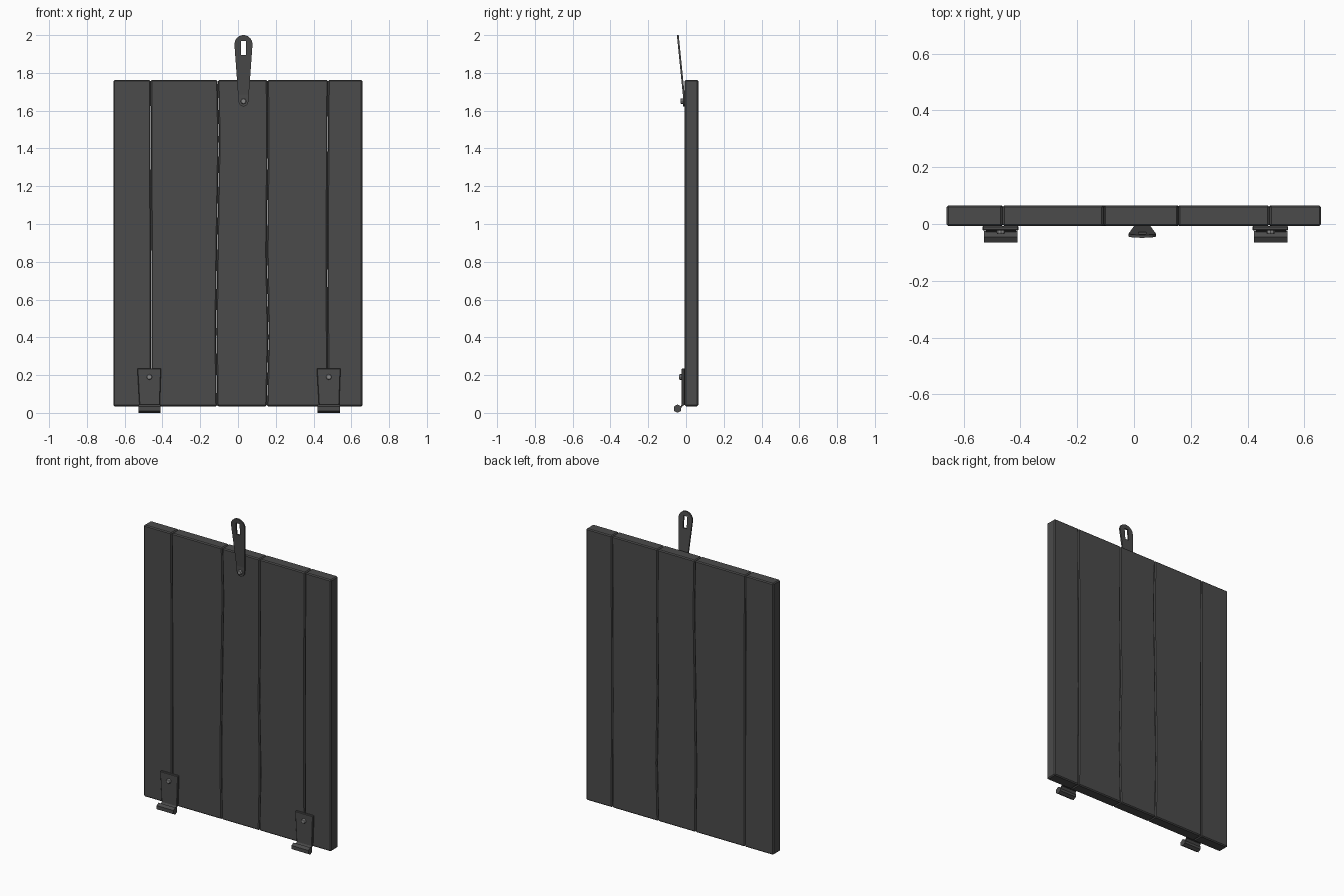
import bpy, bmesh
from math import sin, cos, pi, radians

if "Cube" in bpy.data.objects:
    bpy.data.objects.remove(bpy.data.objects["Cube"])


def material(name, v):
    m = bpy.data.materials.new(name)
    m.diffuse_color = (v, v, v, 1)
    m.use_nodes = True
    m.node_tree.nodes["Principled BSDF"].inputs["Base Color"].default_value = m.diffuse_color
    return m


DARK = material("dark_grey", 0.07)
STEEL = material("rivet_grey", 0.25)


def finish(name, bm, bevel=0.0, mat=DARK):
    bmesh.ops.recalc_face_normals(bm, faces=bm.faces)
    me = bpy.data.meshes.new(name)
    bm.to_mesh(me)
    bm.free()
    me.materials.append(mat)
    ob = bpy.data.objects.new(name, me)
    bpy.context.collection.objects.link(ob)
    if bevel:
        mod = ob.modifiers.new("edge_bevel", "BEVEL")
        mod.width = bevel
        mod.segments = 1
        mod.limit_method = "ANGLE"
        mod.angle_limit = radians(40)
    return ob


def plate(name, loops, y0, y1, bevel=0.0, cut_z=None, bend=None):
    """Fill x/z loops (outer + holes), extrude from y0 to y1, optionally bend."""
    bm = bmesh.new()
    for pts in loops:
        vs = [bm.verts.new((x, y0, z)) for x, z in pts]
        for i, v in enumerate(vs):
            bm.edges.new((v, vs[(i + 1) % len(vs)]))
    if len(loops) == 1:
        bm.faces.new(list(bm.verts))
    else:
        bmesh.ops.triangle_fill(bm, edges=bm.edges[:], use_beauty=True)
    ext = bmesh.ops.extrude_face_region(bm, geom=bm.faces[:])
    for v in ext["geom"]:
        if isinstance(v, bmesh.types.BMVert):
            v.co.y = y1
    if cut_z:
        bmesh.ops.bisect_plane(bm, geom=bm.verts[:] + bm.edges[:] + bm.faces[:],
                               plane_co=(0, 0, cut_z), plane_no=(0, 0, 1))
    if bend:
        for v in bm.verts:
            v.co.y += bend(v.co.z)
    return finish(name, bm, bevel)


def extrude_x(name, profile, x0, x1):
    """Extrude a y/z profile along x."""
    bm = bmesh.new()
    a = [bm.verts.new((x0, y, z)) for y, z in profile]
    b = [bm.verts.new((x1, y, z)) for y, z in profile]
    n = len(a)
    bm.faces.new(a)
    bm.faces.new(b[::-1])
    for i in range(n):
        bm.faces.new((a[i], b[i], b[(i + 1) % n], a[(i + 1) % n]))
    return finish(name, bm)


def rivet(name, x, y, z, r=0.015, h=0.014):
    """Low domed rivet head facing the front."""
    bm = bmesh.new()
    rings = []
    for rad, yy in ((r, y), (r, y - h * 0.6), (r * 0.8, y - h)):
        rings.append([bm.verts.new((x + rad * cos(i * pi / 4), yy, z + rad * sin(i * pi / 4)))
                      for i in range(8)])
    for p, q in zip(rings, rings[1:]):
        for i in range(8):
            j = (i + 1) % 8
            bm.faces.new((p[i], p[j], q[j], q[i]))
    bm.faces.new(rings[0])
    bm.faces.new(rings[-1])
    return finish(name, bm, mat=STEEL)


# Planks: wavering seams given as (z, x), nearly touching, with bevelled edges
FRONT, BACK, Z0, Z1, GAP = -0.007, 0.065, 0.035, 1.762, 0.0006
seams = [
    [(Z0, -0.66), (Z1, -0.66)],
    [(Z0, -0.459), (0.6, -0.459), (1.2, -0.461), (Z1, -0.463)],
    [(Z0, -0.111), (0.43, -0.116), (0.9, -0.110), (1.45, -0.101), (Z1, -0.107)],
    [(Z0, 0.153), (0.4, 0.161), (0.85, 0.153), (1.3, 0.157), (Z1, 0.156)],
    [(Z0, 0.475), (0.7, 0.473), (1.3, 0.474), (Z1, 0.477)],
    [(Z0, 0.659), (Z1, 0.659)],
]
for i, (a, b) in enumerate(zip(seams, seams[1:])):
    outline = [(x + GAP, z) for z, x in a] + [(x - GAP, z) for z, x in reversed(b)]
    plate(f"plank_{i + 1}", [outline], FRONT, BACK, bevel=0.006)

# Hinges: tapered plate, hexagonal knuckle with a thin neck, rivet
for side, cx in (("left", -0.470), ("right", 0.480)):
    plate(f"hinge_plate_{side}",
          [[(cx - 0.052, 0.04), (cx + 0.056, 0.04), (cx + 0.063, 0.236), (cx - 0.063, 0.236)]],
          -0.023, FRONT, bevel=0.003)
    hexagon = [(-0.045 + 0.0225 * cos(radians(60 * k + 30)), 0.0225 + 0.0225 * sin(radians(60 * k + 30)))
               for k in range(6)]
    extrude_x(f"hinge_knuckle_{side}", hexagon, cx - 0.058, cx + 0.060)
    extrude_x(f"hinge_neck_{side}",
              [(-0.030, 0.032), (-0.026, 0.026), (-0.014, 0.042), (-0.022, 0.046)],
              cx - 0.051, cx + 0.055)
    rivet(f"hinge_rivet_{side}", cx + 0.001, -0.022, 0.19)

# Hasp: tapered strap with rounded ends and a slot, leaning forward
hx = 0.029
outer = [(hx + 0.048 * cos(radians(a)), 1.952 + 0.048 * sin(radians(a))) for a in range(0, 181, 20)]
outer += [(hx + 0.026 * cos(radians(a)), 1.648 + 0.026 * sin(radians(a))) for a in range(180, 361, 30)]
slot = [(hx - 0.013, 1.895), (hx + 0.013, 1.895), (hx + 0.013, 1.97), (hx - 0.013, 1.97)]
plate("hasp_strap", [outer, slot], -0.017, FRONT, cut_z=1.685,
      bend=lambda z: -max(0.0, z - 1.685) * 0.1)
rivet("hasp_rivet", hx, -0.016, 1.65)
